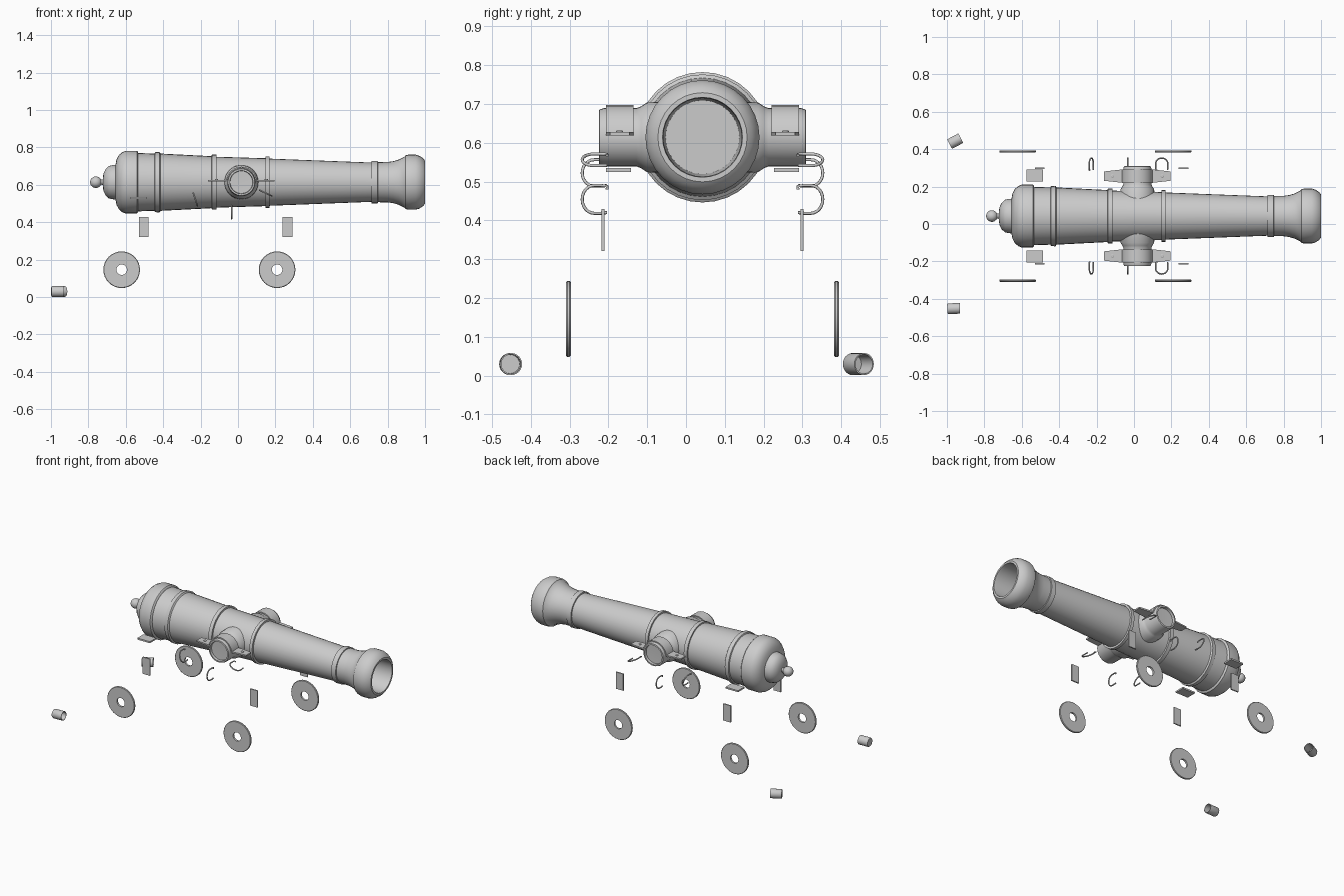
import bpy, bmesh, math
from mathutils import Matrix, Vector

if "Cube" in bpy.data.objects:
    bpy.data.objects.remove(bpy.data.objects["Cube"])

CY, CZ = 0.0425, 0.614      # barrel axis
TX = 0.018                  # trunnion position along the barrel


def finish(name, bm, angle=32):
    bmesh.ops.remove_doubles(bm, verts=bm.verts, dist=1e-5)
    bmesh.ops.recalc_face_normals(bm, faces=bm.faces)
    me = bpy.data.meshes.new(name)
    bm.to_mesh(me)
    bm.free()
    me.shade_smooth()
    me.set_sharp_from_angle(angle=math.radians(angle))
    ob = bpy.data.objects.new(name, me)
    bpy.context.collection.objects.link(ob)
    return ob


def lathe(name, profile, matrix, n=32, closed=False):
    """Turn (distance along axis, radius) points around local x."""
    bm = bmesh.new()
    rings = []
    for a, r in profile:
        rings.append([bm.verts.new(matrix @ Vector((
            a, r * math.cos(2 * math.pi * i / n), r * math.sin(2 * math.pi * i / n))))
            for i in range(n)] if r > 0 else [bm.verts.new(matrix @ Vector((a, 0, 0)))] * n)
    pairs = list(zip(rings, rings[1:]))
    if closed:
        pairs.append((rings[-1], rings[0]))
    for p, q in pairs:
        for i in range(n):
            j = (i + 1) % n
            bm.faces.new(list(dict.fromkeys((p[i], p[j], q[j], q[i]))))
    return finish(name, bm)


def plate(name, centre, size):
    bm = bmesh.new()
    bmesh.ops.create_cube(bm, size=1, matrix=Matrix.Translation(centre) @ Matrix.Diagonal((*size, 1)))
    return finish(name, bm)


def strap(name, outline, y0, y1):
    """Extrude an x-z outline (inner and outer point pairs) along y."""
    bm = bmesh.new()
    rows = [[bm.verts.new((x, y, z)) for (x, z) in pair for y in (y0, y1)] for pair in outline]
    for a, b in zip(rows, rows[1:]):
        for i, j in ((0, 1), (1, 3), (3, 2), (2, 0)):
            bm.faces.new((a[i], a[j], b[j], b[i]))
    for r in (rows[0], rows[-1]):
        bm.faces.new((r[0], r[1], r[3], r[2]))
    return finish(name, bm)


# barrel: knob, breech, reinforcing rings, muzzle swell and bore
knob = [(-0.76 - 0.031 * math.cos(t * math.pi / 9), 0.031 * math.sin(t * math.pi / 9)) for t in range(8)]
body = [(-0.732, 0.013), (-0.722, 0.015), (-0.72, 0.045), (-0.708, 0.07), (-0.69, 0.087),
        (-0.67, 0.091), (-0.655, 0.093), (-0.65, 0.12), (-0.637, 0.145), (-0.618, 0.161),
        (-0.6, 0.168), (-0.541, 0.168), (-0.536, 0.163), (-0.534, 0.156), (-0.447, 0.153),
        (-0.444, 0.160), (-0.42, 0.162), (-0.414, 0.153), (-0.141, 0.139), (-0.14, 0.147),
        (-0.116, 0.147), (-0.115, 0.136), (0.147, 0.128), (0.148, 0.138), (0.168, 0.138),
        (0.169, 0.126), (0.714, 0.105), (0.715, 0.113), (0.747, 0.113), (0.748, 0.107),
        (0.80, 0.108), (0.83, 0.112), (0.86, 0.121), (0.89, 0.136), (0.895, 0.143),
        (0.91, 0.147), (0.95, 0.147), (0.97, 0.141), (0.99, 0.128), (1.0, 0.115),
        (1.0, 0.103), (0.985, 0.101), (0.5, 0.095), (0.5, 0)]
lathe("barrel", knob + body, Matrix.Translation((0, CY, CZ)), 32)

# capsquare outline: flange, half arch, flange
arch = [((-0.16, 0.618), (-0.16, 0.627)), ((-0.062, 0.618), (-0.064, 0.627))]
for k in range(1, 12):
    t = math.pi - k * math.pi / 12
    c, s = math.cos(t), math.sin(t)
    arch.append(((TX + 0.076 * c, CZ + 0.076 * s), (TX + 0.083 * c, CZ + 0.083 * s)))
arch += [((0.098, 0.618), (0.100, 0.627)), ((0.196, 0.618), (0.196, 0.627))]

# hooks: centre x, z and the direction across the opening
HOOKS = {"rear_hook": (-0.228, 0.522, 0.31, -0.95),
         "front_hook": (0.148, 0.556, 0.91, -0.42),
         "middle_hook": (-0.034, 0.454, 0.0, -1.0)}

for s, side in ((-1, "near"), (1, "far")):
    def off(d):
        return CY + s * d

    # trunnion with a hollowed end face
    turn = Matrix.Translation((TX, CY, CZ)) @ Matrix.Rotation(s * math.pi / 2, 4, 'Z')
    lathe("trunnion_" + side, [(0.05, 0.094), (0.143, 0.09), (0.158, 0.08), (0.17, 0.075), (0.255, 0.075),
                               (0.266, 0.071), (0.267, 0.062), (0.252, 0.06), (0.25, 0)], turn, 32)

    # capsquare and its bolts
    cap = strap("capsquare_" + side, arch, off(0.178), off(0.249))
    for v in cap.data.vertices:            # narrow the flange ends
        if v.co.x < -0.15 or v.co.x > 0.19:
            v.co.y += (off(0.2135) - v.co.y) * 0.3
    for bx in (-0.115, 0.151):
        lathe("capsquare_bolt_" + side, [(0.625, 0.009), (0.630, 0.009), (0.632, 0.006), (0.632, 0)],
              Matrix.Translation((bx, off(0.2135), 0)) @ Matrix.Rotation(-math.pi / 2, 4, 'Y'), 12)

    # plate under the breech, and side plates
    plate("breech_plate_" + side, (-0.531, off(0.2165), 0.53), (0.09, 0.064, 0.01))
    for px in (-0.504, 0.264):
        plate("side_plate_" + side, (px, off(0.256), 0.375), (0.053, 0.008, 0.108))

    # wheel washers
    for wx in (-0.622, 0.209):
        lathe("wheel_disc_" + side, [(-0.006, 0.028), (-0.006, 0.095), (-0.003, 0.098), (0.003, 0.098),
                                     (0.006, 0.095), (0.006, 0.028)],
              Matrix.Translation((wx, off(0.3455), 0.146)) @ Matrix.Rotation(math.pi / 2, 4, 'Z'), 32, True)

    # open U hooks
    for name, (hx, hz, dx, dz) in HOOKS.items():
        pts = [(0.246, 0.026), (0.246, 0.034), (0.262, 0.036)]
        pts += [(0.279 + 0.031 * math.sin(k * math.pi / 12), 0.036 * math.cos(k * math.pi / 12)) for k in range(13)]
        pts += [(0.262, -0.036), (0.246, -0.034)]
        cu = bpy.data.curves.new(name, 'CURVE')
        cu.dimensions = '3D'
        cu.bevel_depth = 0.004
        cu.bevel_resolution = 2
        cu.use_fill_caps = True
        sp = cu.splines.new('POLY')
        sp.points.add(len(pts) - 1)
        for p, (u, v) in zip(sp.points, pts):
            p.co = (hx - v * dx, off(u), hz - v * dz, 1)
            p.radius = 1
        bpy.context.collection.objects.link(bpy.data.objects.new(name + "_" + side, cu))

# two small cups lying on the ground
for name, x, y, yaw in (("cup_near", -0.964, -0.452, 2), ("cup_far", -0.956, 0.443, 28)):
    lathe(name, [(-0.034, 0), (-0.034, 0.026), (-0.029, 0.0285), (0.034, 0.0285), (0.034, 0.025),
                 (-0.026, 0.024), (-0.026, 0)],
          Matrix.Translation((x, y, 0.0295)) @ Matrix.Rotation(math.radians(yaw), 4, 'Z'), 24)
